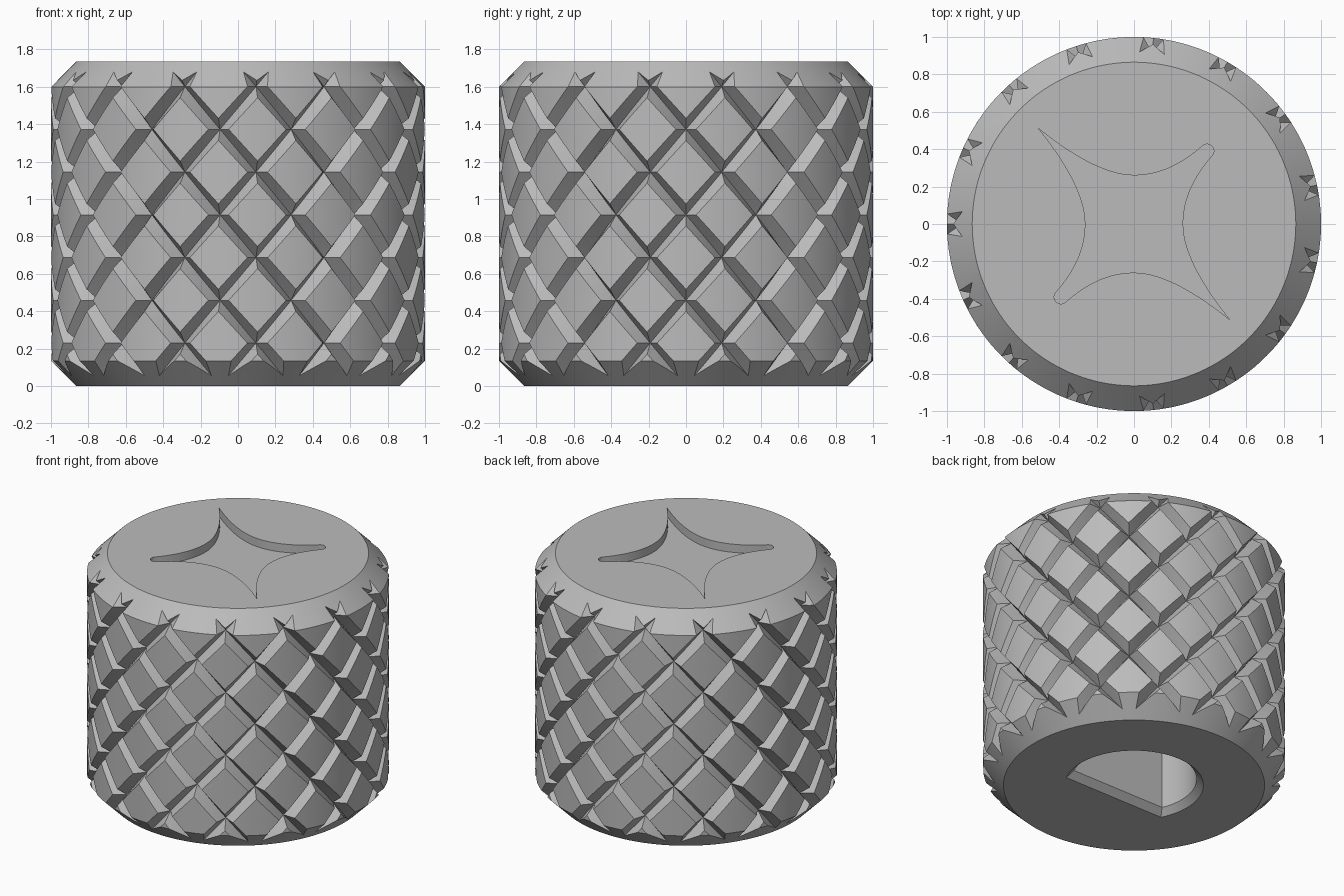
import bpy, bmesh
from math import pi, sin, cos, asin, sqrt, radians
from mathutils import Matrix, Vector

HEIGHT, BEVEL = 1.735, 0.135
COUNT, Z0, PITCH = 15, 0.23, 0.457          # grooves per direction, first crossing, spacing
DEPTH, HALF_W = 0.08, 0.04                  # groove section
SECTOR = 2 * pi / COUNT
SLOPE = PITCH / SECTOR
NORM = sqrt(1 + SLOPE * SLOPE)
TOP_RIM = HEIGHT - BEVEL

old = bpy.data.objects.get("Cube")
if old:
    bpy.data.objects.remove(old, do_unlink=True)


def cut(bm, a, b, c, low=-1, high=9):
    """Slice the flat sector along a*u + b*z = c, between two heights."""
    faces = [f for f in bm.faces if low < f.calc_center_median().y < high]
    geom = faces + list({e for f in faces for e in f.edges}) + list({v for f in faces for v in f.verts})
    no = Vector((a, b, 0))
    bmesh.ops.bisect_plane(bm, geom=geom, dist=1e-5, plane_co=no * (c / no.length_squared), plane_no=no)


def groove_depth(u, z):
    best = HALF_W
    for s in (SLOPE, -SLOPE):
        p = (z - Z0 - s * u) / PITCH
        best = min(best, abs(p - round(p)) * PITCH / NORM)
    return DEPTH * (1 - best / HALF_W)


def radius(u, z):
    return min(1 - groove_depth(u, z), 1 - (z - TOP_RIM), 1 - (BEVEL - z))


def knurled_wall(bm):
    # One flat sector, sliced along every crease
    h = SECTOR / 2
    bm.faces.new([bm.verts.new(p) for p in ((-h, 0, 0), (h, 0, 0), (h, HEIGHT, 0), (-h, HEIGHT, 0))])
    for z in (BEVEL, TOP_RIM):
        cut(bm, 0, 1, z)
    for s in (SLOPE, -SLOPE):
        for k in range(-1, 5):
            for side in (-1, 0, 1):
                cut(bm, -s, 1, Z0 + k * PITCH + side * HALF_W * NORM)
    for k in range(8):
        cut(bm, 0, 1, Z0 + k * PITCH / 2)
    # Pointed groove ends, where the groove walls run out on the bevels
    g = DEPTH / HALF_W / NORM
    for s in (SLOPE, -SLOPE):
        for side in (-g, g):
            zc = Z0 + 3 * PITCH
            cut(bm, -side * s, 1 + side, TOP_RIM + DEPTH + side * zc, TOP_RIM, 9)
            cut(bm, -side * s, side - 1, DEPTH - BEVEL + side * Z0, -1, BEVEL)
    # Roundness
    steps = 12
    for i in range(1, steps):
        cut(bm, 1, 0, -h + i * SECTOR / steps)
    # Wrap around the axis and repeat
    for v in bm.verts:
        u, z = v.co.x, v.co.y
        r = radius(u, z)
        v.co = (r * cos(pi + u), r * sin(pi + u), z)
    base = bm.verts[:] + bm.edges[:] + bm.faces[:]
    for k in range(1, COUNT):
        new = bmesh.ops.duplicate(bm, geom=base)["geom"]
        bmesh.ops.rotate(bm, verts=[v for v in new if isinstance(v, bmesh.types.BMVert)],
                         cent=(0, 0, 0), matrix=Matrix.Rotation(k * SECTOR, 3, 'Z'))
    bmesh.ops.remove_doubles(bm, verts=bm.verts[:], dist=5e-5)


def cap_with_recess(bm, z, rings):
    """Fill the end face around the first ring, then sink through the others."""
    rim = [e for e in bm.edges if e.is_boundary and all(abs(v.co.z - z) < 1e-4 for v in e.verts)]
    loops = [[bm.verts.new(p) for p in ring] for ring in rings]
    n = len(loops[0])
    hole = [bm.edges.new((loops[0][i], loops[0][(i + 1) % n])) for i in range(n)]
    bmesh.ops.triangle_fill(bm, use_beauty=True, edges=rim + hole, normal=(0, 0, 1))
    for a, b in zip(loops, loops[1:]):
        for i in range(n):
            j = (i + 1) % n
            bm.faces.new((a[i], a[j], b[j], b[i]))
    bm.faces.new(loops[-1])


def curve(a, b, c, n=14):
    a, b, c = Vector(a), Vector(b), Vector(c)
    return [a * (1 - t) ** 2 + b * 2 * t * (1 - t) + c * t * t for t in (i / n for i in range(n))]


def star_outline():
    # Two sharp and two rounded points
    centre, r = 0.39, 0.037
    start = centre - r * sin(pi / 4), centre + r * sin(pi / 4)
    side = curve((-0.51, 0.51), (-0.2, 0.26), (0, 0.26)) + curve((0, 0.26), (0.19, 0.26), start)
    arc = [Vector((centre + r * cos(a), centre + r * sin(a)))
           for a in (radians(135 - 18 * i) for i in range(11))]
    half = side + arc + [p.yx for p in reversed(side[1:])]
    return half + [-p for p in half]


def d_ring(r, flat, z, n=48):
    a = asin(-flat / r)
    angles = [a + (pi - 2 * a) * i / n for i in range(n + 1)]
    return [(r * cos(t), r * sin(t), z) for t in angles]


bm = bmesh.new()
knurled_wall(bm)
star = star_outline()
cap_with_recess(bm, HEIGHT, [[(p.x, p.y, z) for p in star] for z in (HEIGHT, HEIGHT - 0.06)])
cap_with_recess(bm, 0, [d_ring(0.46, 0.21, 0), d_ring(0.415, 0.165, 0.045), d_ring(0.415, 0.165, 1.1)])
bmesh.ops.recalc_face_normals(bm, faces=bm.faces[:])

mesh = bpy.data.meshes.new("knurled_knob")
bm.to_mesh(mesh)
bm.free()
knob = bpy.data.objects.new("knurled_knob", mesh)
bpy.context.collection.objects.link(knob)

# Plain grey finish
grey = bpy.data.materials.new("plain_grey")
grey.use_nodes = True
colour = (0.5, 0.5, 0.5, 1)
grey.diffuse_color = colour
grey.node_tree.nodes["Principled BSDF"].inputs["Base Color"].default_value = colour
mesh.materials.append(grey)

bpy.ops.object.select_all(action='DESELECT')
knob.select_set(True)
bpy.context.view_layer.objects.active = knob
bpy.ops.object.shade_smooth_by_angle(angle=radians(20))
